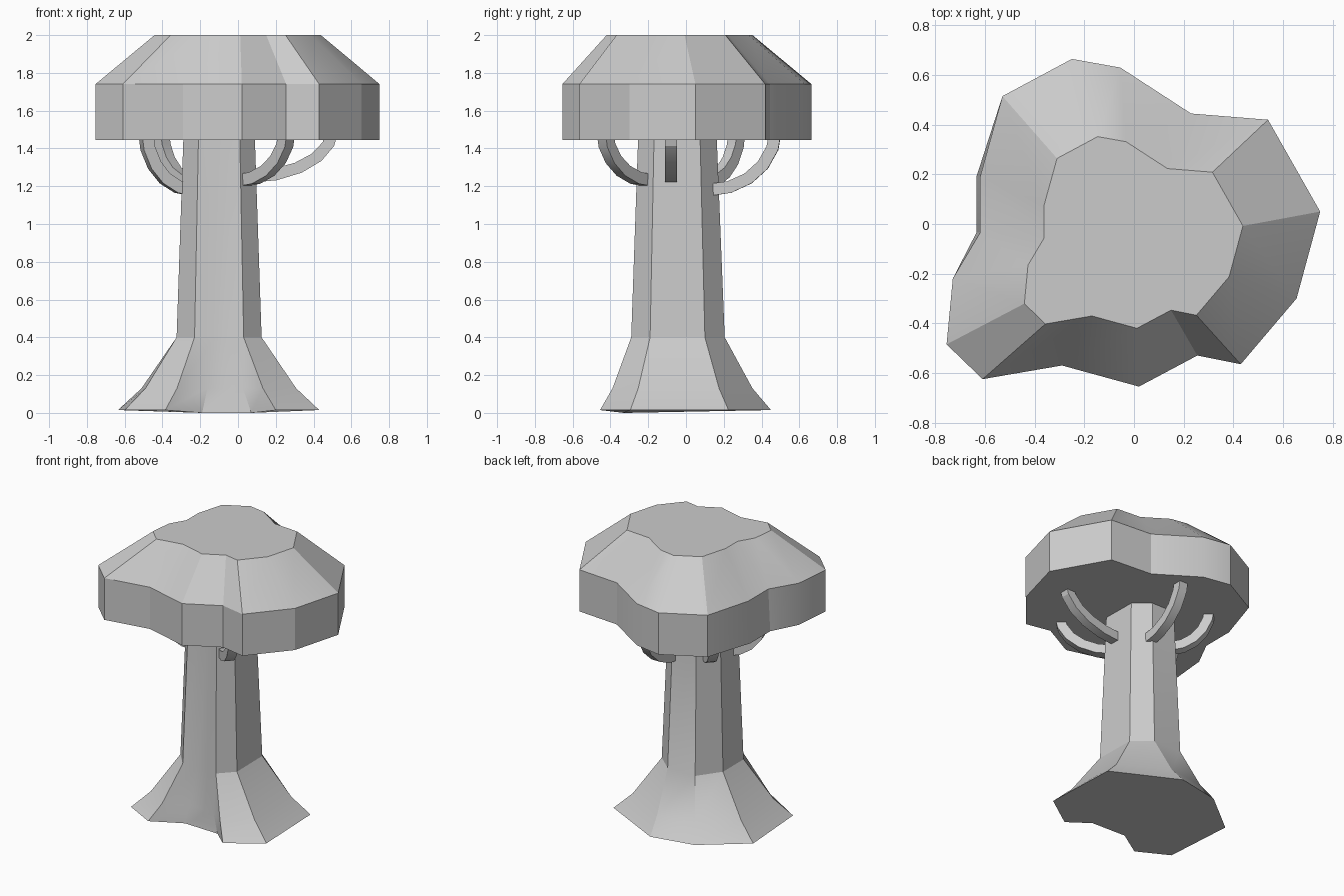
import bpy, bmesh
from math import sin, cos, radians
from mathutils import Vector

if "Cube" in bpy.data.objects:
    bpy.data.objects.remove(bpy.data.objects["Cube"])


def loft(name, rings, angle=25):
    """Skin matching rings of points and cap both ends."""
    bm = bmesh.new()
    loops = [[bm.verts.new(p) for p in ring] for ring in rings]
    n = len(loops[0])
    for a, b in zip(loops, loops[1:]):
        for i in range(n):
            j = (i + 1) % n
            bm.faces.new((a[i], a[j], b[j], b[i]))
    bm.faces.new(loops[0][::-1])
    bm.faces.new(loops[-1])
    bmesh.ops.recalc_face_normals(bm, faces=bm.faces[:])
    mesh = bpy.data.meshes.new(name)
    bm.to_mesh(mesh)
    bm.free()
    ob = bpy.data.objects.new(name, mesh)
    bpy.context.collection.objects.link(ob)
    bpy.ops.object.select_all(action='DESELECT')
    ob.select_set(True)
    bpy.context.view_layer.objects.active = ob
    bpy.ops.object.shade_smooth_by_angle(angle=radians(angle))
    return ob


# Canopy: lobed outline, straight skirt, bevelled to a flat top
outline = [(.75, .05), (.54, .42), (.23, .445), (-.055, .63), (-.25, .665), (-.53, .515),
           (-.62, .19), (-.62, -.035), (-.73, -.22), (-.755, -.485), (-.61, -.625),
           (-.29, -.57), (.02, -.655), (.255, -.53), (.43, -.565), (.655, -.30)]
skirt = [(-.635 if i in (6, 7) else x, y, 1.445) for i, (x, y) in enumerate(outline)]
shoulder = [(x, y, 1.74) for x, y in outline]
crown = [(x * .585, y * .585 - .037, 2) for x, y in outline]
loft("canopy", [skirt, shoulder, crown])

# Trunk: irregular flared foot, narrowing column
foot = [(.43, -.295), (.41, .225), (-.035, .45), (-.34, .39), (-.635, .155),
        (-.60, -.34), (-.385, -.455), (-.19, -.32), (.07, -.33), (.2, -.455)]
waist = [(.125, -.19), (.12, .10), (0, .205), (-.215, .205), (-.325, .05),
         (-.325, -.18), (-.23, -.29), (-.12, -.285), (-.04, -.285), (.03, -.29)]
base = [(x, y, 0 if i in (7, 8) else .015) for i, (x, y) in enumerate(foot)]
flare = [(a[0] + (b[0] - a[0]) * .6, a[1] + (b[1] - a[1]) * .6, .13)
         for a, b in zip(waist, foot)]
knee = [(x, y, .4) for x, y in waist]
top = [(-.1 + (x + .1) * .84, -.06 + (y + .06) * .84, 1.46) for x, y in waist]
loft("trunk", [base, flare, knee, top])


# Branches: square bars curving out of the trunk and up into the canopy
def branch(name, start, tip, z0, w=.032, steps=5):
    s, t = Vector(start + (z0,)), Vector(tip + (z0,))
    out = (t - s).normalized()
    side = Vector((-out.y, out.x, 0))
    rings = []
    for k in range(steps + 1):
        a = radians(90 * k / steps)
        c = s.lerp(t, sin(a)) + Vector((0, 0, (1.5 - z0) * (1 - cos(a))))
        n = -out * sin(a) + Vector((0, 0, cos(a)))
        rings.append([c + side * w * i + n * w * j
                      for i, j in ((-1, -1), (1, -1), (1, 1), (-1, 1))])
    loft(name, rings)


for name, start, tip, z0 in [
        ("branch_right", (.06, -.08), (.50, -.08), 1.25),
        ("branch_front_right", (.01, -.19), (.26, -.43), 1.23),
        ("branch_back", (-.01, .12), (.0, .475), 1.18),
        ("branch_back_left", (-.23, .09), (-.41, .27), 1.22),
        ("branch_left", (-.24, -.12), (-.49, -.20), 1.18)]:
    branch(name, start, tip, z0)
